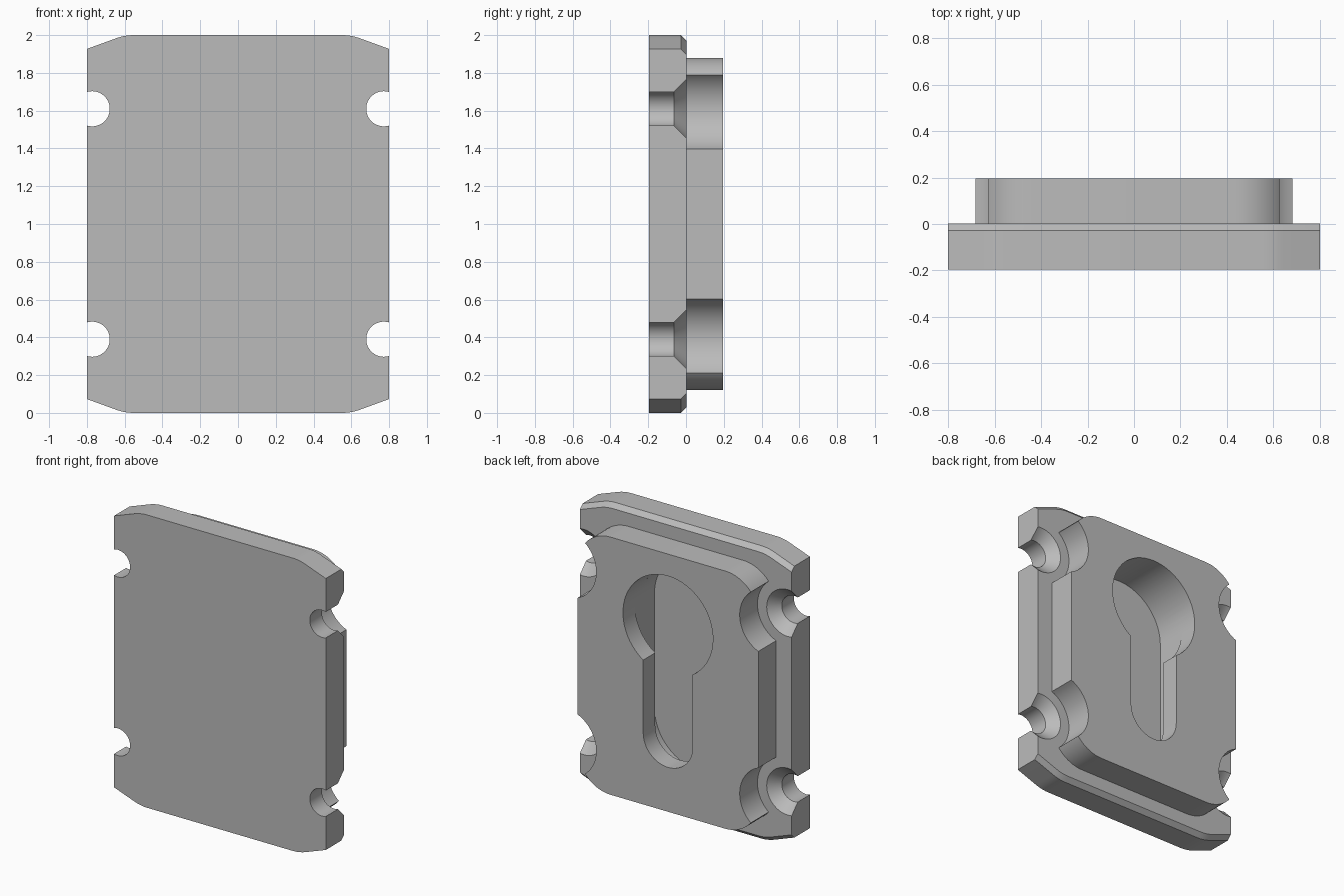
import bpy, bmesh, math

if "Cube" in bpy.data.objects:
    bpy.data.objects.remove(bpy.data.objects["Cube"])

HOLE_X, HOLE_Z, MID_Z = 0.772, 0.61, 1.0
FRONT, FACE, BACK = -0.195, 0.003, 0.195

steel = bpy.data.materials.new("plain grey")
steel.diffuse_color = (0.5, 0.5, 0.5, 1)
steel.use_nodes = True
steel.node_tree.nodes["Principled BSDF"].inputs["Base Color"].default_value = steel.diffuse_color


def arc(cx, cz, r, a0, a1, n):
    return [(cx + r * math.cos(math.radians(a0 + (a1 - a0) * i / n)),
             cz + r * math.sin(math.radians(a0 + (a1 - a0) * i / n))) for i in range(n + 1)]


def circle(cx, cz, r, n=64):
    return arc(cx, cz, r, 0, 360, n)[:-1]


def four_way(quarter):
    """Mirror a quarter outline (right side to top) about x = 0 and mid height."""
    q = quarter
    pts = (q + [(-x, z) for x, z in reversed(q)] + [(-x, -z) for x, z in q]
           + [(x, -z) for x, z in reversed(q)])
    return [(x, z + MID_Z) for x, z in pts]


def loft(name, sections):
    """Solid through outlines of equal length, each given as (y, points)."""
    bm = bmesh.new()
    rings = [[bm.verts.new((x, y, z)) for x, z in pts] for y, pts in sections]
    n = len(rings[0])
    for a, b in zip(rings, rings[1:]):
        for i in range(n):
            j = (i + 1) % n
            bm.faces.new((a[i], a[j], b[j], b[i]))
    bm.faces.new(rings[0])
    bm.faces.new(rings[-1])
    bmesh.ops.recalc_face_normals(bm, faces=bm.faces)
    me = bpy.data.meshes.new(name)
    bm.to_mesh(me)
    bm.free()
    me.materials.append(steel)
    ob = bpy.data.objects.new(name, me)
    bpy.context.collection.objects.link(ob)
    return ob


def combine(ob, other, operation):
    mod = ob.modifiers.new(operation.lower(), 'BOOLEAN')
    mod.operation, mod.solver, mod.object = operation, 'EXACT', other
    bpy.context.view_layer.objects.active = ob
    bpy.ops.object.modifier_apply(modifier=mod.name)
    bpy.data.objects.remove(other)


# base plate with sloped corners, chamfered along its top and bottom back edges
outline = four_way([(0.80, 0.927)] + arc(0.55, 0.72, 0.28, 70, 90, 5))
chamfered = [(x, z - math.copysign(0.03, z - MID_Z)) for x, z in outline]
plate = loft("cover_plate", [(FRONT, outline), (FACE - 0.03, outline), (FACE, chamfered)])

# raised panel with rounded corners and clearance around each screw
panel = loft("raised_panel", [(y, four_way(arc(0.433, 0.63, 0.25, 0, 90, 16)))
                              for y in (-0.04, BACK)])
holes = [(sx * HOLE_X, MID_Z + sz * HOLE_Z) for sx in (-1, 1) for sz in (-1, 1)]
for x, z in holes:
    ring = circle(x, z, 0.23)
    combine(panel, loft("clearance_cutter", [(-0.1, ring), (0.3, ring)]), 'DIFFERENCE')
combine(plate, panel, 'UNION')

# countersunk screw holes open to the sides
for x, z in holes:
    combine(plate, loft("screw_cutter", [(-0.3, circle(x, z, 0.093)),
                                         (-0.064, circle(x, z, 0.093)),
                                         (0.02, circle(x, z, 0.177))]), 'DIFFERENCE')

# wide rounded cavity hidden inside the body
top_z, low_z, wide, narrow = 1.39, 0.61, 0.34, 0.187
stadium = arc(0, top_z, wide, 0, 180, 32) + arc(0, low_z, wide, 180, 360, 32)
combine(plate, loft("cavity_cutter", [(-0.145, stadium), (0.065, stadium)]), 'DIFFERENCE')

# keyhole opening through the back skin
a = math.degrees(math.acos(narrow / wide))
keyhole = arc(0, top_z, wide, -a, 180 + a, 48) + arc(0, low_z, narrow, 180, 360, 32)
combine(plate, loft("keyhole_cutter", [(0.0, keyhole), (0.3, keyhole)]), 'DIFFERENCE')

# smooth the curved walls, keep corners crisp
bpy.ops.object.select_all(action='DESELECT')
plate.select_set(True)
bpy.context.view_layer.objects.active = plate
bpy.ops.object.shade_smooth_by_angle(angle=math.radians(15))
